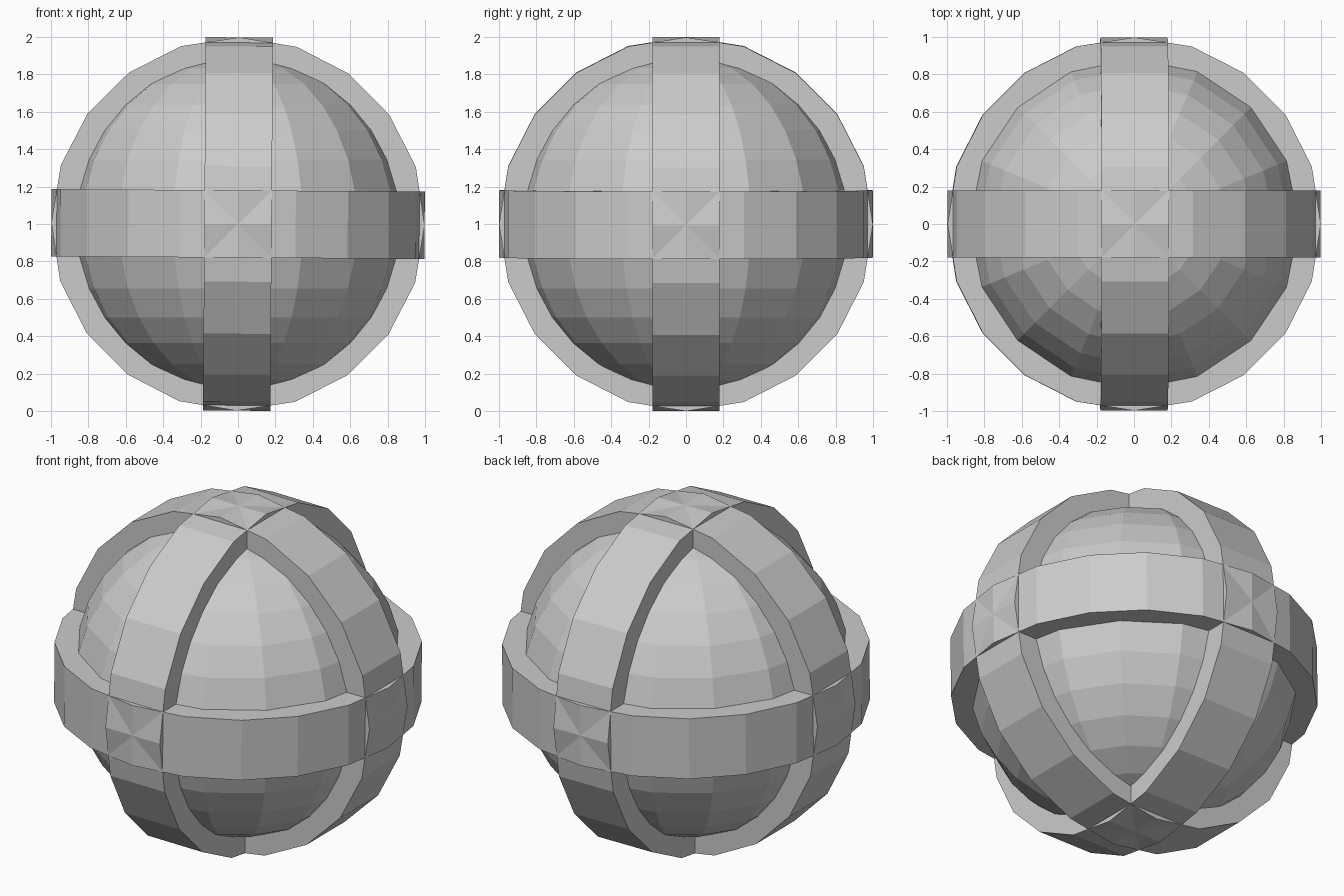
import bpy
from math import radians
from mathutils import Matrix

if "Cube" in bpy.data.objects:
    bpy.data.objects.remove(bpy.data.objects["Cube"])

CENTRE = Matrix.Translation((0, 0, 1))
TILT = Matrix.Rotation(radians(0.4), 4, 'Y')   # bands lean very slightly

# Inner faceted ball
bpy.ops.mesh.primitive_uv_sphere_add(segments=16, ring_count=16, radius=0.9,
                                     location=(0, 0, 1))
bpy.context.object.name = "inner_ball"


# Flat 20-sided band with thickness going inward
def band(name, angle, axis):
    bpy.ops.mesh.primitive_cylinder_add(vertices=20, radius=0.998, depth=0.36,
                                        end_fill_type='NOTHING')
    ob = bpy.context.object
    ob.name = name
    ob.matrix_world = CENTRE @ TILT @ Matrix.Rotation(radians(angle), 4, axis)
    mod = ob.modifiers.new("thickness", 'SOLIDIFY')
    mod.thickness = 0.2
    mod.offset = -1


# Three bands at right angles
band("equator_band", 0, 'X')
band("front_facing_band", 90, 'X')
band("side_facing_band", 90, 'Y')
